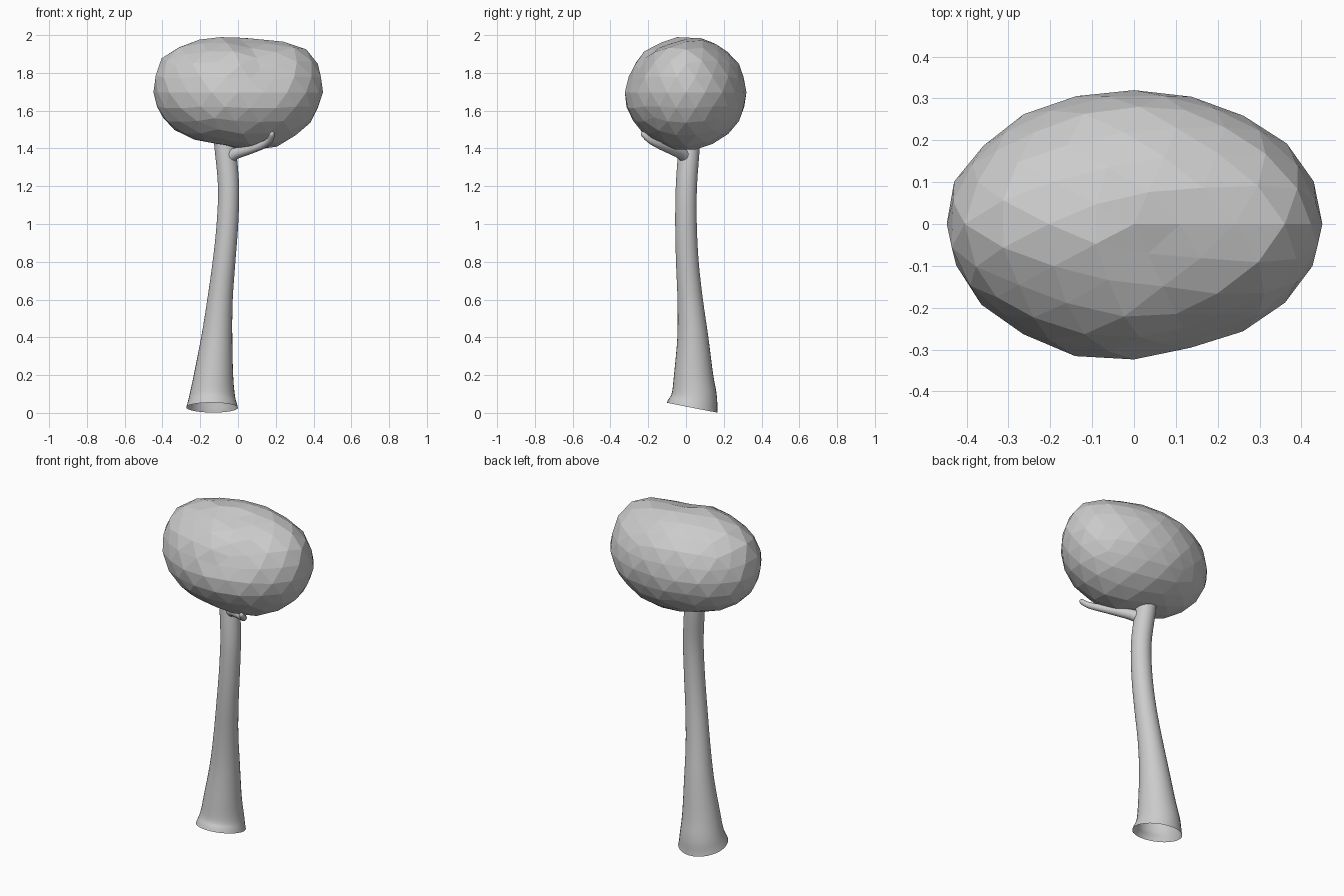
import bpy, bmesh, math, random
from mathutils import Vector

if "Cube" in bpy.data.objects:
    bpy.data.objects.remove(bpy.data.objects["Cube"])

random.seed(4)


def spline(a, b, c, d, t):
    """Catmull-Rom blend of four control vectors."""
    return 0.5 * (2 * b + (c - a) * t + (2 * a - 5 * b + 4 * c - d) * t * t
                  + (3 * b - a - 3 * c + d) * t ** 3)


def tube(name, points, sides, steps, cap_end):
    """Smooth tapering tube through (x, y, z, radius) points, open at the start."""
    pts = [Vector(p) for p in points]
    pts = [2 * pts[0] - pts[1]] + pts + [2 * pts[-1] - pts[-2]]
    path = []
    for i in range(1, len(pts) - 2):
        path += [spline(*pts[i - 1:i + 3], k / steps) for k in range(steps)]
    path.append(pts[-2])
    bm = bmesh.new()
    rings, side = [], Vector((1, 0, 0))
    for i, p in enumerate(path):
        tan = (path[min(i + 1, len(path) - 1)] - path[max(i - 1, 0)]).to_3d().normalized()
        side = (side - tan * side.dot(tan)).normalized()
        up = tan.cross(side)
        ring = []
        for k in range(sides):
            a = 2 * math.pi * k / sides
            ring.append(bm.verts.new(p.to_3d() + p[3] * (side * math.cos(a) + up * math.sin(a))))
        rings.append(ring)
    for r0, r1 in zip(rings, rings[1:]):
        for k in range(sides):
            j = (k + 1) % sides
            bm.faces.new((r0[k], r0[j], r1[j], r1[k]))
    if cap_end:
        bm.faces.new(rings[-1])
    for f in bm.faces:
        f.smooth = True
    mesh = bpy.data.meshes.new(name)
    bm.to_mesh(mesh)
    bm.free()
    obj = bpy.data.objects.new(name, mesh)
    bpy.context.collection.objects.link(obj)
    return obj


# Trunk: curved, flared and open at the base, top hidden in the foliage
tube("trunk", [
    (-0.137, 0.033, 0.028, 0.137), (-0.136, 0.043, 0.09, 0.121),
    (-0.129, 0.040, 0.20, 0.104), (-0.112, 0.036, 0.40, 0.082),
    (-0.095, 0.022, 0.60, 0.067), (-0.074, 0.007, 0.80, 0.060),
    (-0.056, 0.000, 1.00, 0.057), (-0.050, 0.002, 1.20, 0.056),
    (-0.068, 0.016, 1.40, 0.056), (-0.085, 0.020, 1.50, 0.05)], 32, 4, True)

# Branch: short twig curling up at the tip
tube("branch", [
    (-0.065, 0.015, 1.335, 0.045), (-0.02, -0.02, 1.37, 0.032),
    (0.06, -0.08, 1.393, 0.024), (0.13, -0.14, 1.417, 0.020),
    (0.168, -0.19, 1.443, 0.017), (0.180, -0.225, 1.475, 0.014),
    (0.181, -0.235, 1.488, 0.004)], 16, 4, True)

# Foliage: faceted bean-shaped mass, an ellipsoid with broad bumps and dents
# (position relative to the centre, push amount, width)
BUMPS = [((0.35, 0, 0.20), 0.04, 0.14), ((-0.34, 0, 0.20), 0.035, 0.14),
         ((0.06, -0.10, 0.29), -0.035, 0.10), ((0.14, -0.28, 0.12), -0.035, 0.12),
         ((0.20, 0.00, -0.27), 0.022, 0.14), ((-0.12, 0.00, -0.29), -0.015, 0.12),
         ((-0.12, -0.30, -0.05), 0.012, 0.12)]
bm = bmesh.new()
bmesh.ops.create_icosphere(bm, subdivisions=3, radius=1)
for v in bm.verts:
    n = v.co.normalized()
    p = Vector((n.x * 0.447, n.y * 0.322, n.z * 0.30))
    push = random.uniform(-0.004, 0.004)
    for c, amount, width in BUMPS:
        push += amount * math.exp(-((p - Vector(c)).length / width) ** 2)
    normal = Vector((n.x / 0.447, n.y / 0.322, n.z / 0.30)).normalized()
    v.co = p + normal * push + Vector((0, 0, 1.697))
mesh = bpy.data.meshes.new("foliage")
bm.to_mesh(mesh)
bm.free()
bpy.context.collection.objects.link(bpy.data.objects.new("foliage", mesh))
